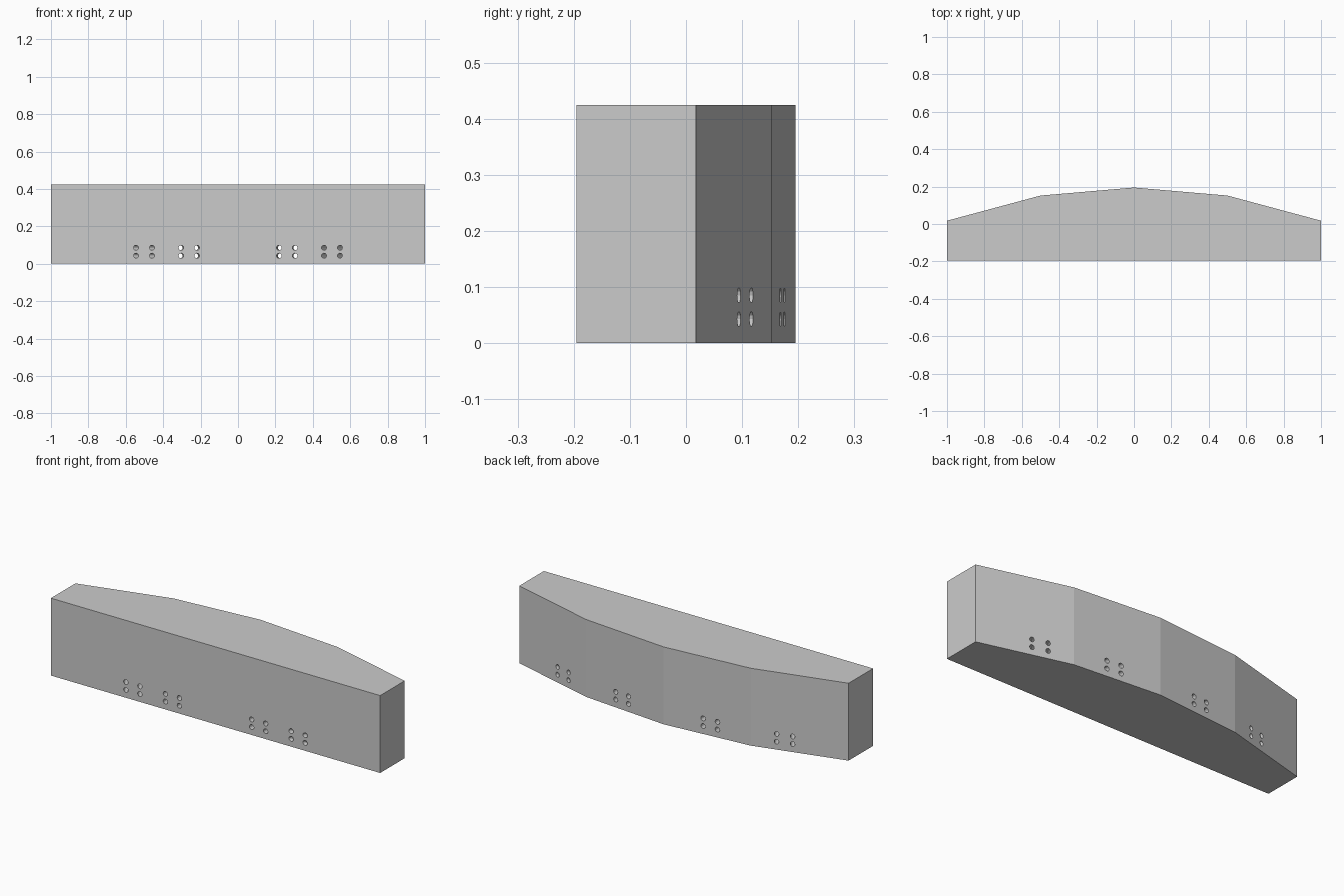
import bpy
import bmesh
from math import cos, sin, pi
from mathutils import Vector

cube = bpy.data.objects.get("Cube")
if cube:
    bpy.data.objects.remove(cube, do_unlink=True)

HEIGHT = 0.425
FRONT_Y = -0.195
HOLE_RADIUS = 0.0135
HOLE_SIDES = 12

grey = bpy.data.materials.new("plain grey")
grey.use_nodes = True
grey.diffuse_color = (0.6, 0.6, 0.6, 1)
grey.node_tree.nodes["Principled BSDF"].inputs["Base Color"].default_value = (0.6, 0.6, 0.6, 1)


def make_object(name, bm):
    bmesh.ops.recalc_face_normals(bm, faces=bm.faces)
    mesh = bpy.data.meshes.new(name)
    bm.to_mesh(mesh)
    bm.free()
    mesh.materials.append(grey)
    obj = bpy.data.objects.new(name, mesh)
    bpy.context.collection.objects.link(obj)
    return obj


def back_y(x):
    """Depth of the faceted back at x."""
    x = abs(x)
    if x < 0.5:
        return 0.195 - 0.043 * x / 0.5
    return 0.152 - 0.1345 * (x - 0.5) / 0.5


# Block: flat front, four-facet back, extruded upwards
bm = bmesh.new()
outline = [(-1, FRONT_Y), (1, FRONT_Y)] + [(x, back_y(x)) for x in (1, 0.5, 0, -0.5, -1)]
base = bm.faces.new([bm.verts.new((x, y, 0)) for x, y in outline])
top = bmesh.ops.extrude_face_region(bm, geom=[base])["geom"]
bmesh.ops.translate(bm, vec=(0, 0, HEIGHT),
                    verts=[v for v in top if isinstance(v, bmesh.types.BMVert)])
block = make_object("curved_block", bm)


def add_bore(bm, front_x, rear_x, z):
    """Slanted round bore from the front face to the back facet."""
    start = Vector((front_x, FRONT_Y, z))
    end = Vector((rear_x, back_y(rear_x), z))
    over = (end - start) * 0.1
    rings = []
    for centre in (start - over, end + over):
        rings.append([bm.verts.new(centre + HOLE_RADIUS * Vector((cos(a), 0, sin(a))))
                      for a in (2 * pi * i / HOLE_SIDES for i in range(HOLE_SIDES))])
    near, far = rings
    bm.faces.new(near)
    bm.faces.new(far[::-1])
    for i in range(HOLE_SIDES):
        j = (i + 1) % HOLE_SIDES
        bm.faces.new((near[i], far[i], far[j], near[j]))


# Bores: four groups of four, mirrored left and right
bm = bmesh.new()
for side in (-1, 1):
    for front_mid, rear_mid in ((0.262, 0.268), (0.502, 0.673)):
        for step in (-1, 1):
            for z in (0.043, 0.0855):
                add_bore(bm, side * (front_mid + step * 0.0425),
                         side * (rear_mid + step * 0.041), z)
cutter = make_object("bore_cutter", bm)
cutter.hide_render = True

# Cut the bores and keep only the finished block
cut = block.modifiers.new("bores", "BOOLEAN")
cut.operation = "DIFFERENCE"
cut.solver = "EXACT"
cut.object = cutter
graph = bpy.context.evaluated_depsgraph_get()
finished = bpy.data.meshes.new_from_object(block.evaluated_get(graph))
block.modifiers.clear()
block.data = finished
bpy.data.objects.remove(cutter, do_unlink=True)
